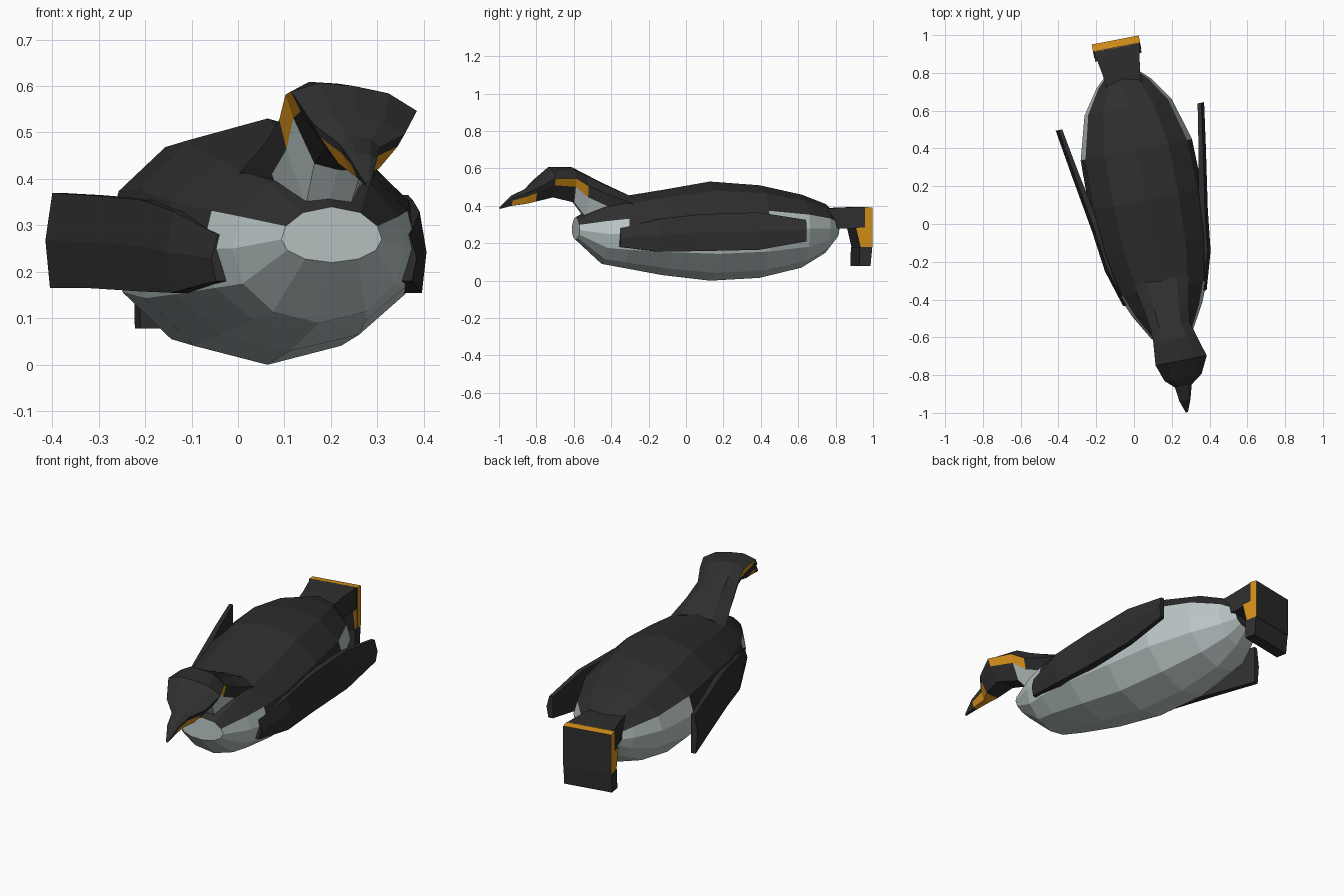
import bpy, bmesh
from math import sin, cos, radians
from mathutils import Matrix

cube = bpy.data.objects.get("Cube")
if cube:
    bpy.data.objects.remove(cube)


def material(name, color):
    m = bpy.data.materials.new(name)
    m.use_nodes = True
    m.diffuse_color = (*color, 1)
    m.node_tree.nodes["Principled BSDF"].inputs["Base Color"].default_value = (*color, 1)
    return m


DARK, PALE, ORANGE = 0, 1, 2
MATS = [material("charcoal feathers", (0.028, 0.028, 0.029)),
        material("pale belly", (0.50, 0.57, 0.57)),
        material("orange marking", (0.68, 0.28, 0.01))]

# The whole bird is turned a little about z
TURN = Matrix.Translation((0.088, 0, 0)) @ Matrix.Rotation(radians(10.9), 4, 'Z')


def loft(name, rings, rule, caps=(DARK, DARK)):
    """Skin closed rings; rule(segment, side) gives each face its material."""
    bm = bmesh.new()
    rows = [[bm.verts.new(p) for p in ring] for ring in rings]
    n = len(rows[0])
    for i in range(len(rows) - 1):
        for j in range(n):
            k = (j + 1) % n
            f = bm.faces.new((rows[i][j], rows[i][k], rows[i + 1][k], rows[i + 1][j]))
            f.material_index = rule(i, j)
    for row, mat in zip((rows[0], rows[-1]), caps):
        bm.faces.new(row).material_index = mat
    bmesh.ops.recalc_face_normals(bm, faces=bm.faces)
    bm.transform(TURN)
    me = bpy.data.meshes.new(name)
    bm.to_mesh(me)
    bm.free()
    for m in MATS:
        me.materials.append(m)
    ob = bpy.data.objects.new(name, me)
    bpy.context.collection.objects.link(ob)
    return ob


def mirrored(half):
    """Complete a half outline that starts and ends on the centre line."""
    return half + [(-u, t) for u, t in half[-2:0:-1]]


# Body: y, half width, bottom, widest height, top
BODY = [(-0.60, 0.11, 0.22, 0.27, 0.34), (-0.46, 0.19, 0.09, 0.25, 0.42),
        (-0.35, 0.235, 0.07, 0.25, 0.45), (-0.13, 0.285, 0.03, 0.26, 0.485),
        (0.13, 0.305, 0.0, 0.27, 0.53), (0.40, 0.30, 0.015, 0.28, 0.51),
        (0.63, 0.235, 0.07, 0.28, 0.46), (0.76, 0.145, 0.15, 0.28, 0.41),
        (0.82, 0.08, 0.23, 0.28, 0.35)]
body_half = mirrored([(cos(radians(a)), sin(radians(a)))
                      for a in (-90, -58, -28, 0, 24, 55, 90)])
body_rings = [[(u * w, y, mid + t * (top - mid if t > 0 else mid - low))
               for u, t in body_half] for y, w, low, mid, top in BODY]


def body_color(i, j):
    row = min(j, 11 - j)
    if row < 3 or (row == 3 and (i < 2 or i > 4)):
        return PALE
    return DARK


loft("body", body_rings, body_color, (PALE, DARK))

# Neck, head and beak: y, centre x, half width, bottom, top, tilt
HEAD = [(-0.30, 0, 0.15, 0.25, 0.45, 0), (-0.45, 0, 0.12, 0.28, 0.52, 0.05),
        (-0.55, 0, 0.105, 0.33, 0.57, 0.1), (-0.62, 0.01, 0.115, 0.42, 0.605, 0.15),
        (-0.74, 0.022, 0.138, 0.45, 0.60, 0.15), (-0.83, 0.015, 0.10, 0.425, 0.53, 0.12),
        (-0.875, 0.008, 0.045, 0.41, 0.49, 0.08), (-0.95, 0.002, 0.03, 0.40, 0.455, 0.04),
        (-1.015, 0, 0.006, 0.383, 0.392, 0)]
head_half = mirrored([(0, 0), (0.45, 0.03), (0.85, 0.52), (1, 0.78), (0.55, 0.97), (0, 1)])
head_rings = [[(cx + u * w, y, low + t * (top - low) - tilt * u * w)
               for u, t in head_half] for y, cx, w, low, top, tilt in HEAD]


def head_color(i, j):
    row = min(j, 9 - j)
    if row < 2 and 1 <= i <= 2:          # throat
        return PALE
    if row == 2 and 2 <= i <= 3:         # cheek patches
        return ORANGE
    if row < 2 and 5 <= i <= 6:          # lower beak
        return ORANGE
    return DARK


loft("head", head_rings, head_color)

# Flippers: y, outer x, thickness, bottom, top
ARM = [(-0.40, 0.225, 0.06, 0.18, 0.28), (-0.20, 0.285, 0.06, 0.155, 0.33),
       (0.02, 0.312, 0.05, 0.158, 0.355), (0.33, 0.362, 0.04, 0.165, 0.365)]
for label, side, tip in (("left_flipper", 1, (0.21, 0.325)), ("right_flipper", -1, (0.165, 0.37))):
    rings = []
    for y, x, d, low, top in ARM + [(0.58, 0.40, 0.035, *tip)]:
        rings.append([(side * a, y, z) for a, z in
                      ((x - 0.01, low), (x, (low + top) / 2), (x - 0.015, top),
                       (x - d, top), (x - d, low))])
    loft(label, rings, lambda i, j: DARK)


# Tail and feet: side outlines given thickness across the bird
def slab(name, outline, w0, w1, rule, caps):
    loft(name, [[(x, y, z) for y, z in outline] for x in (w0, w1)], rule, caps)


tail = [[(s * w, 0.70 + d, z) for s, z in ((-1, low), (1, low), (1, top), (-1, top))]
        for d, w, low, top in ((0, 0.09, 0.28, 0.38), (0.12, 0.10, 0.28, 0.39),
                               (0.255, 0.123, 0.28, 0.395))]
loft("tail", tail, lambda i, j: DARK)
slab("foot_upper", [(0.95, 0.395), (0.992, 0.39), (0.992, 0.18), (0.95, 0.18)],
     -0.127, 0.127, lambda i, j: ORANGE if j == 0 else DARK, (ORANGE, ORANGE))
slab("foot_heel", [(0.90, 0.285), (0.952, 0.285), (0.952, 0.18), (0.925, 0.18)],
     -0.125, 0.125, lambda i, j: DARK, (ORANGE, ORANGE))
slab("foot_lower", [(0.922, 0.18), (0.99, 0.18), (0.98, 0.078), (0.92, 0.078)],
     -0.127, 0.127, lambda i, j: DARK, (DARK, DARK))
